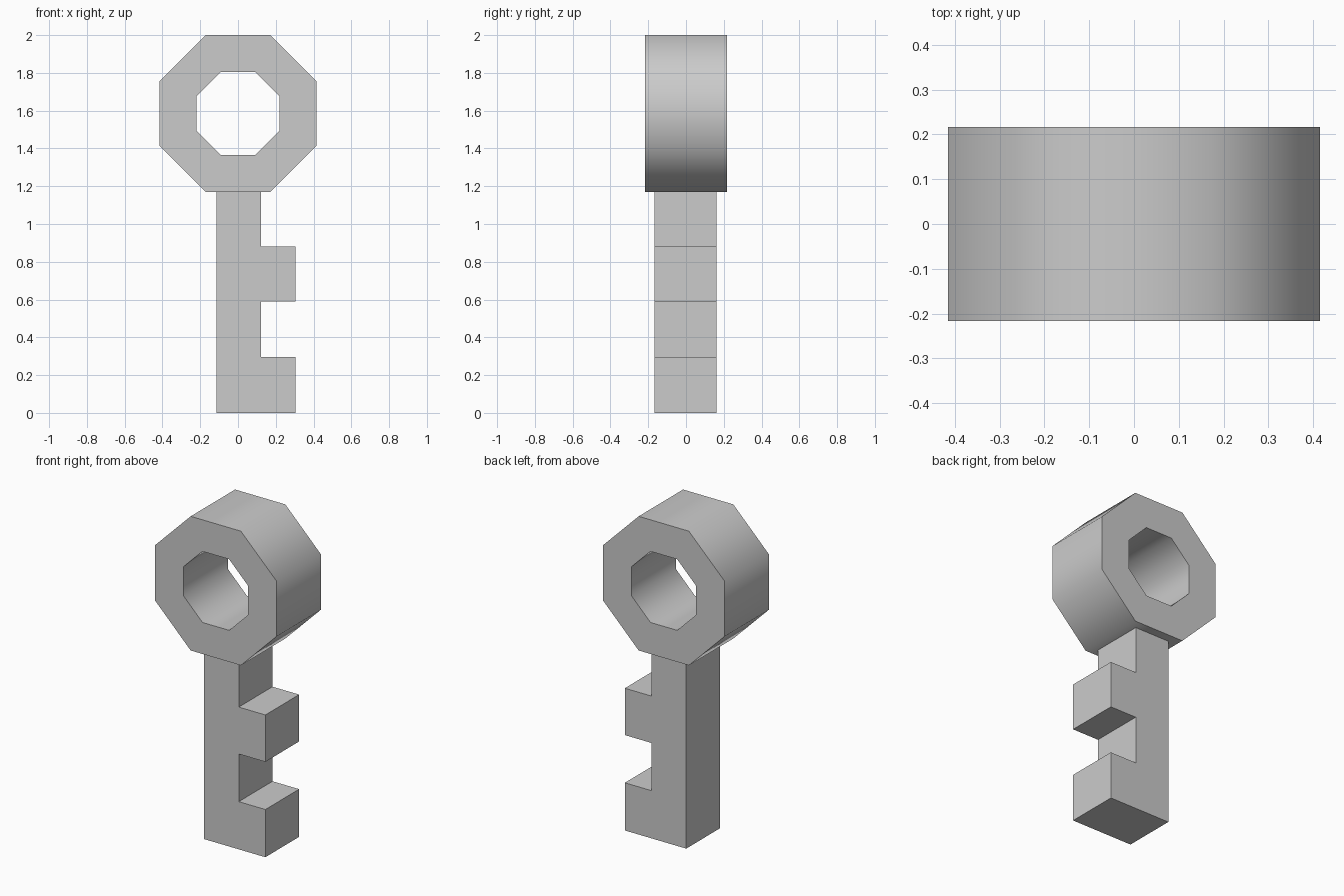
import bpy, bmesh, math

if "Cube" in bpy.data.objects:
    bpy.data.objects.remove(bpy.data.objects["Cube"])

SIDES = 8
RING_Z = 1.585


def make_object(name, bm):
    bmesh.ops.recalc_face_normals(bm, faces=bm.faces)
    mesh = bpy.data.meshes.new(name)
    bm.to_mesh(mesh)
    bm.free()
    obj = bpy.data.objects.new(name, mesh)
    bpy.context.collection.objects.link(obj)
    return obj


def octagon(bm, apothem, y):
    r = apothem / math.cos(math.pi / SIDES)
    angles = [(i + 0.5) * 2 * math.pi / SIDES for i in range(SIDES)]
    return [bm.verts.new((r * math.cos(a), y, RING_Z + r * math.sin(a))) for a in angles]


# Octagonal bow: a rectangular section carried round the loop
bm = bmesh.new()
loops = [octagon(bm, 0.415, -0.217), octagon(bm, 0.415, 0.217),
         octagon(bm, 0.22, 0.217), octagon(bm, 0.22, -0.217)]
for k in range(4):
    a, b = loops[k], loops[(k + 1) % 4]
    for i in range(SIDES):
        j = (i + 1) % SIDES
        bm.faces.new((a[i], a[j], b[j], b[i]))
bow = make_object("key_bow", bm)

# Walls are shaded smooth around the loop, rims stay sharp
bpy.context.view_layer.objects.active = bow
bow.select_set(True)
bpy.ops.object.shade_smooth_by_angle(angle=math.radians(60))
bow.select_set(False)

# Shaft with two teeth: one extruded profile
profile = [(-0.115, 0), (0.305, 0), (0.305, 0.295), (0.123, 0.295),
           (0.123, 0.59), (0.305, 0.59), (0.305, 0.88), (0.123, 0.88),
           (0.123, 1.17), (-0.115, 1.17)]
bm = bmesh.new()
face = bm.faces.new([bm.verts.new((x, -0.168, z)) for x, z in profile])
extruded = bmesh.ops.extrude_face_region(bm, geom=[face])["geom"]
bmesh.ops.translate(bm, vec=(0, 0.33, 0),
                    verts=[v for v in extruded if isinstance(v, bmesh.types.BMVert)])
make_object("key_shaft_and_teeth", bm)
